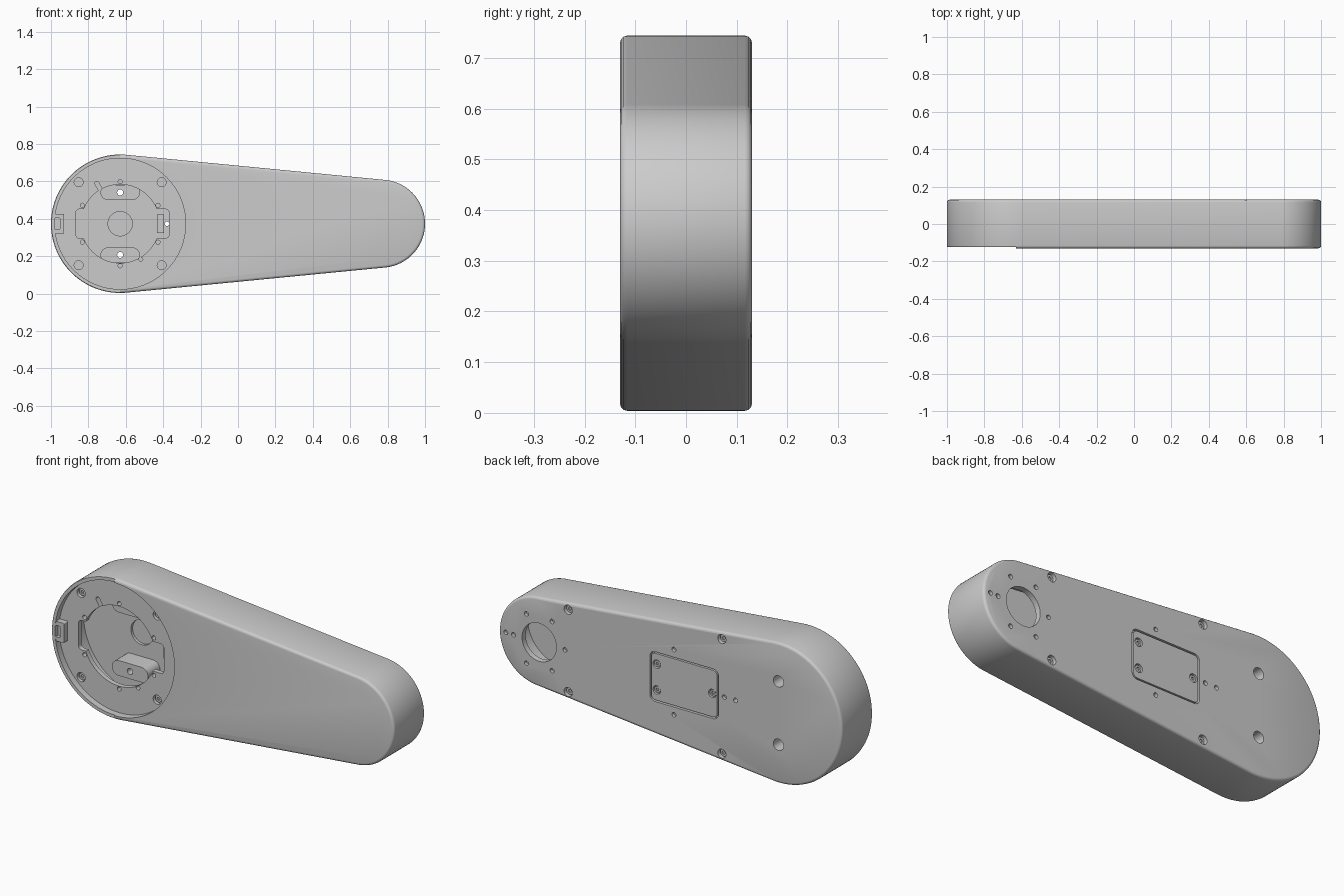
import bpy, bmesh
from math import sin, cos, pi, asin, radians

if "Cube" in bpy.data.objects:
    bpy.data.objects.remove(bpy.data.objects["Cube"])

CX, CZ, R = -0.63, 0.374, 0.37      # large end
SX, r = 0.765, 0.235                # small end


def arc(cx, cz, rad, a0, a1, n):
    return [(cx + rad * cos(a0 + (a1 - a0) * i / n), cz + rad * sin(a0 + (a1 - a0) * i / n))
            for i in range(n + 1)]


def hull(inset=0.0):
    a = pi / 2 - asin((R - r) / (SX - CX))
    return (arc(CX, CZ, R - inset, a, 2 * pi - a, 72) + arc(SX, CZ, r - inset, -a, a, 60))


def circle(cx, cz, rad, n=24):
    return arc(cx, cz, rad, 0, 2 * pi, n)[:-1]


def rounded(cx, cz, hw, hh, rad, n=6):
    pts = []
    for k, (sx, sz) in enumerate([(1, 1), (-1, 1), (-1, -1), (1, -1)]):
        pts += arc(cx + sx * (hw - rad), cz + sz * (hh - rad), rad, k * pi / 2, (k + 1) * pi / 2, n)
    return pts


def prism(name, pts, y0, y1, bevel=0.0):
    bm = bmesh.new()
    face = bm.faces.new([bm.verts.new((x, y0, z)) for x, z in pts])
    ext = bmesh.ops.extrude_face_region(bm, geom=[face])
    for v in ext["geom"]:
        if isinstance(v, bmesh.types.BMVert):
            v.co.y = y1
    bmesh.ops.remove_doubles(bm, verts=bm.verts, dist=1e-5)
    bmesh.ops.recalc_face_normals(bm, faces=bm.faces)
    if bevel:
        rims = [e for e in bm.edges if abs(e.verts[0].co.y - e.verts[1].co.y) < 1e-6]
        bmesh.ops.bevel(bm, geom=rims, offset=bevel, segments=3, profile=0.5, affect='EDGES')
    me = bpy.data.meshes.new(name)
    bm.to_mesh(me)
    bm.free()
    ob = bpy.data.objects.new(name, me)
    bpy.context.collection.objects.link(ob)
    return ob


def boolean(target, pts, y0, y1, op='DIFFERENCE'):
    tool = prism("cutter", pts, y0, y1)
    mod = target.modifiers.new("bool", 'BOOLEAN')
    mod.operation, mod.object, mod.solver = op, tool, 'EXACT'
    bpy.context.view_layer.objects.active = target
    bpy.ops.object.modifier_apply(modifier=mod.name)
    bpy.data.objects.remove(tool, do_unlink=True)


def screw(name, x, z, y_head, y_base, rad):
    # round head with a hexagonal socket
    head = prism(name, circle(x, z, rad), y_head, y_base)
    out = 0.02 if y_head > y_base else -0.02
    boolean(head, circle(x, z, rad * 0.5, 6), y_head + out, y_head + (y_base - y_head) * 0.6)


# housing shell with hollow inside
body = prism("housing", hull(), -0.13, 0.13, 0.014)
boolean(body, hull(0.03), -0.065, 0.10)

# slightly lower rim at the left end, and round front recess
boolean(body, rounded(CX - 0.25, CZ, 0.25, 0.5, 0.01), -0.2, -0.124)
boolean(body, circle(CX, CZ, 0.35, 96), -0.2, -0.09)

# central opening with side notches
boolean(body, circle(CX, CZ, 0.21, 72), -0.2, -0.04)
boolean(body, rounded(CX + 0.012, CZ, 0.249, 0.078, 0.02), -0.2, -0.04)

# internal mounting bosses with stepped through holes
for s in (-1, 1):
    z = CZ + s * 0.167
    boolean(body, rounded(CX, z, 0.105, 0.04, 0.039), 0.0, 0.11, 'UNION')
    boolean(body, circle(CX, z, 0.03), 0.04, 0.2)
    boolean(body, circle(CX, z, 0.016), -0.05, 0.2)
boolean(body, circle(CX, CZ, 0.065, 40), 0.0, 0.115)

# small holes and slot in the recess floor
holes = [(CX + 0.225 * cos(radians(a)), CZ + 0.225 * sin(radians(a)))
         for a in (26, 90, 154, 206, 270, 334)] + [(-0.52, 0.184)]
for x, z in holes:
    boolean(body, circle(x, z, 0.011, 16), -0.12, -0.05)
c, s = cos(radians(120)), sin(radians(120))
boolean(body, [(-0.745 + c * u - s * v, 0.573 + s * u + c * v)
               for u, v in rounded(0, 0, 0.03, 0.011, 0.0105)], -0.12, -0.05)

# recess floor screws
for sx in (-1, 1):
    for sz in (-1, 1):
        x, z = CX + sx * 0.222, CZ + sz * 0.222
        boolean(body, circle(x, z, 0.024), -0.12, -0.072)
        screw("floor_screw", x, z, -0.08, -0.068, 0.018)

# round opening at the small end, on the back, with its ring of holes
boolean(body, circle(SX, CZ, 0.1, 56), 0.05, 0.2)
ring = [(SX + 0.15 * cos(k * pi / 3), CZ + 0.15 * sin(k * pi / 3)) for k in range(6)]
ring += [(0.96, CZ), (-0.02, 0.546), (-0.02, 0.202), (-0.314, CZ)]
for x, z in ring:
    boolean(body, circle(x, z, 0.012, 16), 0.112, 0.2)
boolean(body, circle(-0.38, CZ, 0.012, 16), 0.05, 0.2)

# back assembly screws
for x, dz in ((0.596, 0.217), (-0.30, 0.302)):
    for sz in (-1, 1):
        boolean(body, circle(x, CZ + sz * dz, 0.024), 0.108, 0.2)
        screw("back_screw", x, CZ + sz * dz, 0.116, 0.106, 0.019)

# back access panel seated in a shallow pocket
boolean(body, rounded(-0.08, CZ, 0.2, 0.131, 0.03), 0.112, 0.2)
panel = prism("access_panel", rounded(-0.08, CZ, 0.192, 0.123, 0.024), 0.111, 0.129)
for x, z in ((0.08, 0.442), (0.08, 0.306), (-0.244, CZ)):
    boolean(panel, circle(x, z, 0.022), 0.115, 0.2)
    screw("panel_screw", x, z, 0.124, 0.113, 0.017)

# latch at the left rim and lug inside the right notch
latch = prism("rim_latch", rounded(-0.957, CZ, 0.027, 0.052, 0.004), -0.122, -0.088)
boolean(latch, rounded(-0.975, CZ, 0.022, 0.03, 0.003), -0.2, -0.1)
prism("notch_lug", rounded(-0.414, CZ, 0.019, 0.05, 0.004), 0.0, 0.105)

# smooth round walls, keep crisp edges
bpy.ops.object.select_all(action='DESELECT')
for ob in bpy.context.scene.objects:
    ob.select_set(True)
bpy.context.view_layer.objects.active = body
bpy.ops.object.shade_smooth_by_angle(angle=radians(32))
